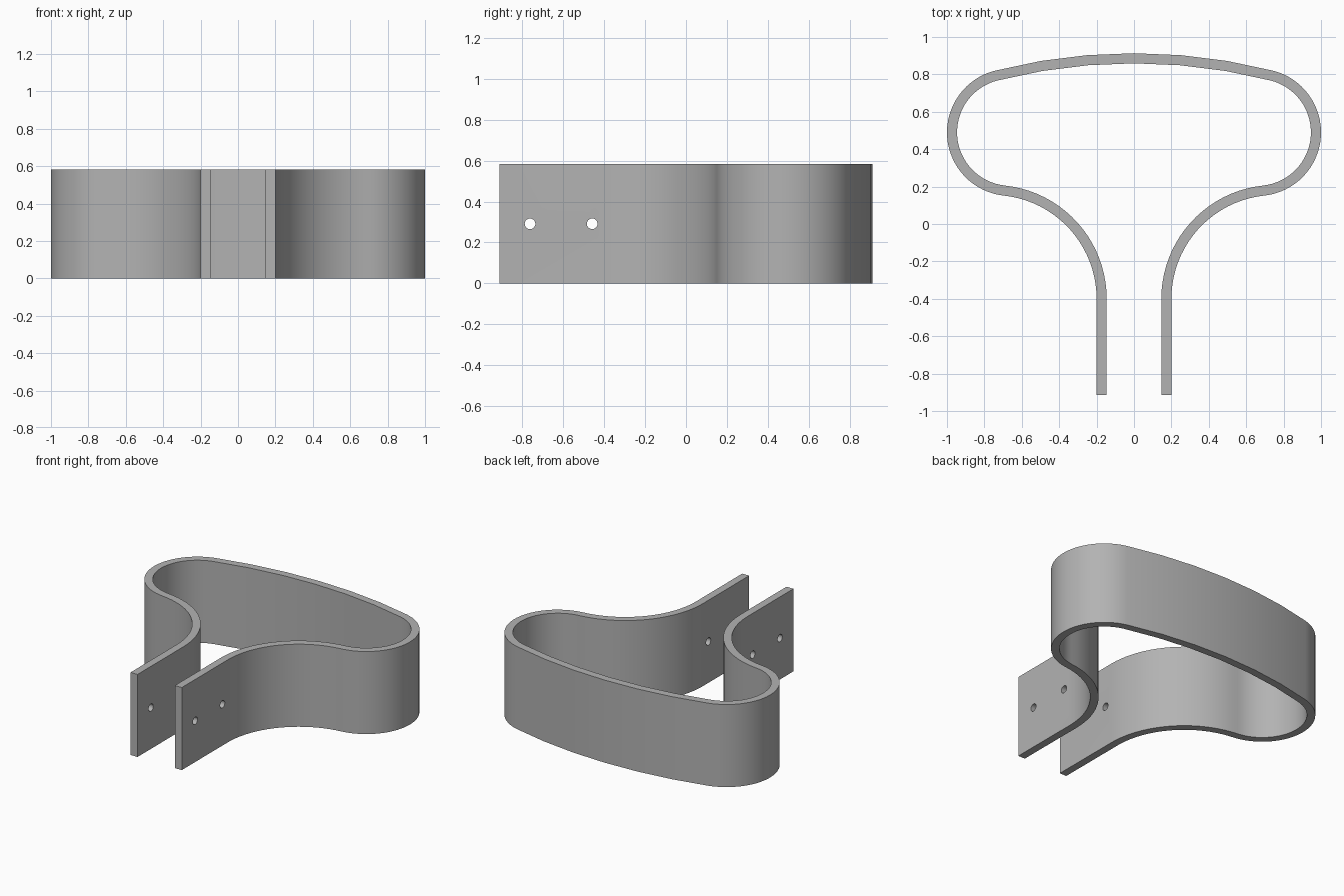
import bpy, bmesh
from math import sin, cos, radians, pi
from mathutils import Vector

if "Cube" in bpy.data.objects:
    bpy.data.objects.remove(bpy.data.objects["Cube"])

HEIGHT = 0.583
HALF = 0.027          # half the strip thickness

steel = bpy.data.materials.new("grey steel")
steel.use_nodes = True
colour = (0.45, 0.45, 0.45, 1)
steel.diffuse_color = colour
steel.node_tree.nodes["Principled BSDF"].inputs["Base Color"].default_value = colour


def arc(cx, cy, r, start, end, steps):
    """Centre-line points paired with the unit normal pointing out of the loop."""
    side = 1 if end > start else -1      # concave arcs run clockwise
    out = []
    for i in range(steps + 1):
        a = radians(start + (end - start) * i / steps)
        n = Vector((cos(a), sin(a)))
        out.append((Vector((cx, cy)) + n * r, n * side))
    return out


# Half of the centre line: leg, concave neck, round end, shallow back
half = [(Vector((0.173, -0.913)), Vector((1, 0)))]
half += arc(0.755, -0.4, 0.582, 180, 96, 20)
half += arc(0.66, 0.49, 0.313, -84, 75.8, 32)[1:]
half += arc(0, -2.11, 2.996, 75.8, 90, 3)[1:]


def flip(v):
    return Vector((-v.x, v.y))


path = half + [(flip(p), flip(n)) for p, n in reversed(half[:-1])]

# Strip footprint, extruded to full height
bm = bmesh.new()
rows = [[bm.verts.new((*(p + n * s), 0)) for s in (HALF, -HALF)] for p, n in path]
faces = [bm.faces.new((a[0], b[0], b[1], a[1])) for a, b in zip(rows, rows[1:])]
top = bmesh.ops.extrude_face_region(bm, geom=faces)
bmesh.ops.translate(bm, vec=(0, 0, HEIGHT),
                    verts=[g for g in top["geom"] if isinstance(g, bmesh.types.BMVert)])
bmesh.ops.recalc_face_normals(bm, faces=bm.faces)
mesh = bpy.data.meshes.new("clamp_strap")
bm.to_mesh(mesh)
bm.free()
mesh.materials.append(steel)
strap = bpy.data.objects.new("clamp_strap", mesh)
bpy.context.collection.objects.link(strap)
bpy.context.view_layer.objects.active = strap

# Bolt holes through both legs
for y in (-0.763, -0.459):
    bpy.ops.mesh.primitive_cylinder_add(vertices=32, radius=0.026, depth=1,
                                        location=(0, y, HEIGHT / 2), rotation=(0, pi / 2, 0))
    cutter = bpy.context.object
    cutter.name = "hole_cutter"
    cutter.hide_render = True
    cutter.data.materials.append(steel)
    bpy.context.view_layer.objects.active = strap
    cut = strap.modifiers.new("hole", "BOOLEAN")
    cut.operation = "DIFFERENCE"
    cut.solver = "EXACT"
    cut.object = cutter
    bpy.ops.object.modifier_apply(modifier=cut.name)
    bpy.data.objects.remove(cutter)

# Smooth bends, crisp rims
bpy.ops.object.select_all(action="DESELECT")
strap.select_set(True)
bpy.ops.object.shade_smooth_by_angle(angle=radians(30))
